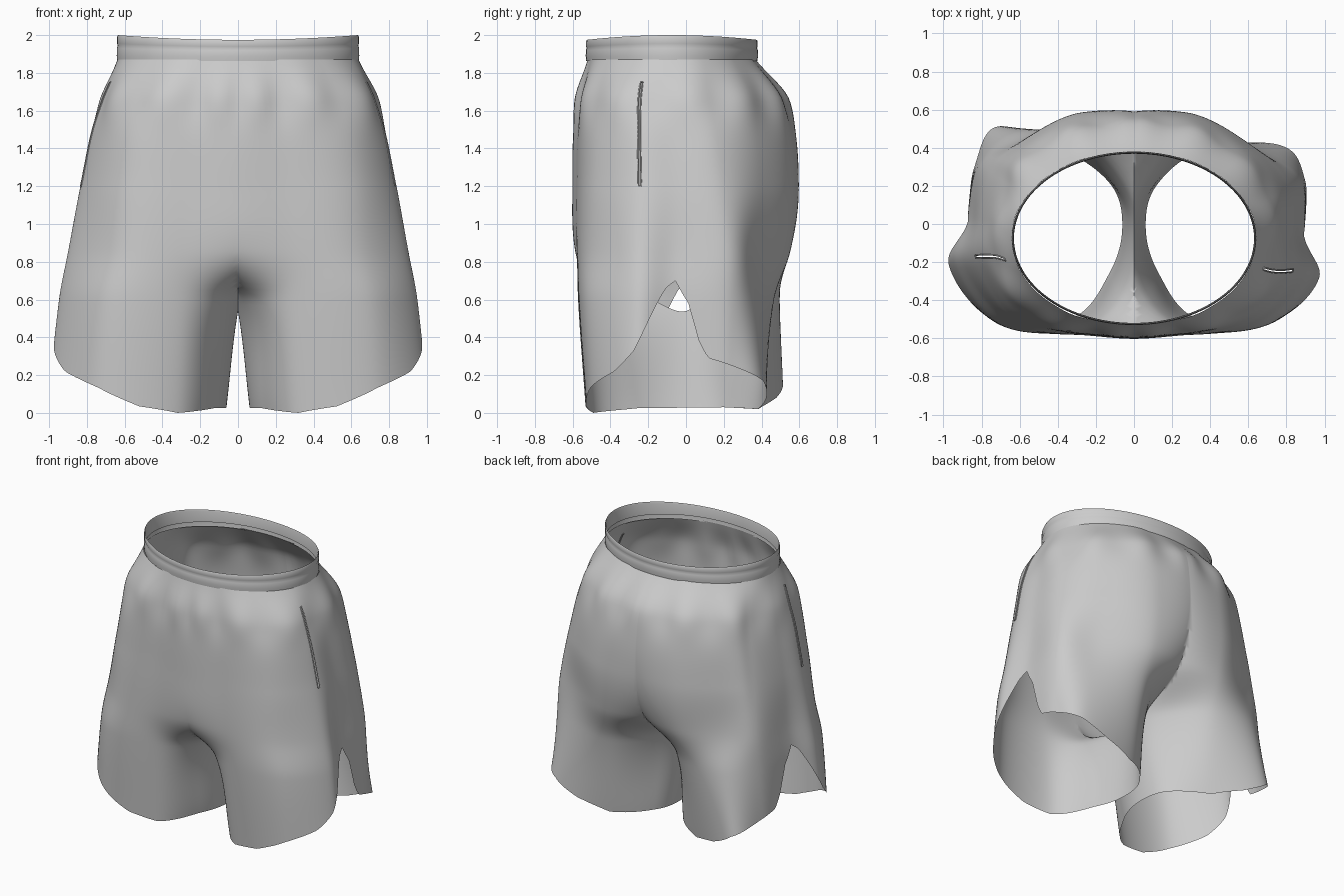
import bpy, bmesh, math
from mathutils import Vector

if "Cube" in bpy.data.objects:
    bpy.data.objects.remove(bpy.data.objects["Cube"])

# Cross-sections of one leg tube, ordered inner front > front > side > back > inner thigh
LEVELS = [
    (1.87, [(-.2, -.475), (.2, -.505), (.45, -.405), (.6, -.24), (.638, -.07),
            (.6, .09), (.45, .25), (.2, .352), (-.2, .322), (-.6, -.07)]),
    (1.65, [(-.22, -.53), (.25, -.562), (.55, -.475), (.72, -.28), (.735, -.07),
            (.72, .13), (.56, .35), (.25, .515), (-.2, .482), (-.6, 0)]),
    (1.20, [(-.22, -.545), (.28, -.58), (.62, -.505), (.82, -.28), (.83, -.05),
            (.81, .2), (.63, .40), (.27, .585), (-.18, .515), (-.5, 0)]),
    (0.85, [(-.18, -.52), (.3, -.578), (.65, -.52), (.89, -.28), (.87, -.05),
            (.86, .24), (.65, .38), (.28, .55), (-.05, .43), (-.11, 0)]),
    (0.60, [(.06, -.37), (.3, -.55), (.7, -.53), (.94, -.28), (.9, -.06),
            (.88, .24), (.69, .38), (.3, .46), (.06, .22), (-.012, -.03)]),
    (0.00, [(.13, -.25), (.32, -.49), (.74, -.5), (1.01, -.27), (.9, -.07),
            (.91, .22), (.82, .42), (.36, .38), (.12, .2), (.065, -.02)]),
]
# Hem height around the leg, peaking at the side slit
HEM = [(0, .025), (1, .0), (1.5, .035), (2, .13), (2.6, .22), (3, .33), (3.5, .54), (3.8, .66),
       (4, .70), (4.25, .58), (4.45, .37), (4.6, .29), (5, .255), (6, .17), (6.5, .08),
       (7, .02), (8, .03), (10, .025)]
Z = [l[0] for l in LEVELS]
N, COLS, ROWS = 10, 160, 64
POCKET = 50                     # column of the pocket opening


def hem(u):
    for (a, ha), (b, hb) in zip(HEM, HEM[1:]):
        if a <= u <= b:
            return ha + (hb - ha) * (u - a) / (b - a)


def hermite(p, q, m, n, t):
    return (p * (2*t**3 - 3*t**2 + 1) + m * (t**3 - 2*t**2 + t)
            + q * (3*t**2 - 2*t**3) + n * (t**3 - t**2))


def control(k, j, left):
    """Control point; the left leg is twisted slightly towards the back."""
    j %= N
    p = Vector(LEVELS[k][1][j])
    if left and k >= 1 and 3 <= j <= 5:
        p += Vector(((0, -.02, -.06)[j - 3], .07))
    if left and j == 6 and k >= 3:
        p += Vector((-.06, .1)) * (.5 if k == 3 else 1)
    return p


def surface(u, z, left=False):
    """Point on the cloth at position u round the leg and height z."""
    k = 0
    while k < len(Z) - 2 and z < Z[k + 1]:
        k += 1
    h = Z[k + 1] - Z[k]
    t = (z - Z[k]) / h

    def column(j):
        def slope(i):
            a, b = max(i - 1, 0), min(i + 1, len(Z) - 1)
            return (control(b, j, left) - control(a, j, left)) / (Z[b] - Z[a])
        return hermite(control(k, j, left), control(k + 1, j, left), slope(k) * h, slope(k + 1) * h, t)

    j = int(u)
    a, b, c, d = (column(i) for i in (j - 1, j, j + 1, j + 2))
    p = hermite(b, c, (c - a) / 2, (d - b) / 2, u - j)
    # gathers under the waistband
    ang = math.atan2(p.y + .07, abs(p.x))
    fade = math.exp(-((z - 1.66) / .13) ** 2)
    p += Vector((math.cos(ang), math.sin(ang))) * (.012 * math.sin(13 * ang + .6) * fade)
    return Vector((p.x, p.y, z))


def finish(bm, name, angle=50):
    me = bpy.data.meshes.new(name)
    bm.to_mesh(me)
    ob = bpy.data.objects.new(name, me)
    bpy.context.collection.objects.link(ob)
    bpy.ops.object.select_all(action='DESELECT')
    ob.select_set(True)
    bpy.context.view_layer.objects.active = ob
    bpy.ops.object.shade_smooth_by_angle(angle=math.radians(angle))
    return ob


def skin(bm, rows):
    """Join closed rings of points, listed top to bottom, with quads."""
    vs = [[bm.verts.new(p) for p in r] for r in rows]
    n = len(rows[0])
    return [[bm.faces.new((a[c], b[c], b[(c + 1) % n], a[(c + 1) % n])) for c in range(n)]
            for a, b in zip(vs, vs[1:])]


def half(left):
    """One leg tube with its pocket opening, cut off at the centre plane."""
    bm = bmesh.new()
    grid = []
    for r in range(ROWS + 1):
        grid.append([surface(u, 1.87 + (hem(u) - 1.87) * r / ROWS, left)
                     for u in (N * c / COLS for c in range(COLS))])
    faces = skin(bm, grid)
    slot = [row[POCKET] for row in faces if 1.2 < row[POCKET].calc_center_median().z < 1.75]
    bmesh.ops.delete(bm, geom=slot, context='FACES')
    bmesh.ops.bisect_plane(bm, geom=bm.verts[:] + bm.edges[:] + bm.faces[:], dist=1e-5,
                           plane_co=(0, 0, 0), plane_no=(1, 0, 0), clear_inner=True)
    if left:
        bmesh.ops.scale(bm, vec=(-1, 1, 1), verts=bm.verts)
        bmesh.ops.reverse_faces(bm, faces=bm.faces)
    return bm


# Shorts body: both halves welded along the centre seam
body = half(False)
tmp = bpy.data.meshes.new("half")
half(True).to_mesh(tmp)
body.from_mesh(tmp)
bpy.data.meshes.remove(tmp)
bmesh.ops.remove_doubles(body, verts=[v for v in body.verts if abs(v.co.x) < 1e-4], dist=.006)
finish(body, "shorts_body", 75)

# Elastic waistband: flat band with a faint stitched groove and a folded top
band = bmesh.new()
profile = [(-.010, 1.90), (-.008, 1.985), (-.004, 2.0), (.0, 1.99), (.0, 1.955),
           (-.003, 1.945), (.001, 1.93), (.002, 1.89), (-.001, 1.862)]
rings = []
for off, z in profile:
    ring = []
    for c in range(96):
        a = 2 * math.pi * c / 96
        dip = .025 * math.sin(a) ** 2 * max(0, (z - 1.88) / .12)
        ring.append((math.cos(a) * (.64 + off), math.sin(a) * (.454 + off) - .075, z - dip))
    rings.append(ring)
skin(band, rings)
finish(band, "waistband")

# Side pocket openings: slim rims around the slots in the cloth
for side, name in ((1, "right_pocket_rim"), (-1, "left_pocket_rim")):
    heights = [1.2 + .55 * i / 24 for i in range(25)]
    path = [surface(N * POCKET / COLS, z, side < 0) for z in heights]
    path += [surface(N * (POCKET + 1) / COLS, z, side < 0) for z in reversed(heights)]
    cu = bpy.data.curves.new(name, 'CURVE')
    cu.dimensions = '3D'
    cu.bevel_depth = .004
    cu.bevel_resolution = 1
    sp = cu.splines.new('POLY')
    sp.points.add(len(path) - 1)
    for pt, p in zip(sp.points, path):
        pt.co = (side * (p.x + .001), p.y, p.z, 1)
    sp.use_cyclic_u = True
    bpy.context.collection.objects.link(bpy.data.objects.new(name, cu))
